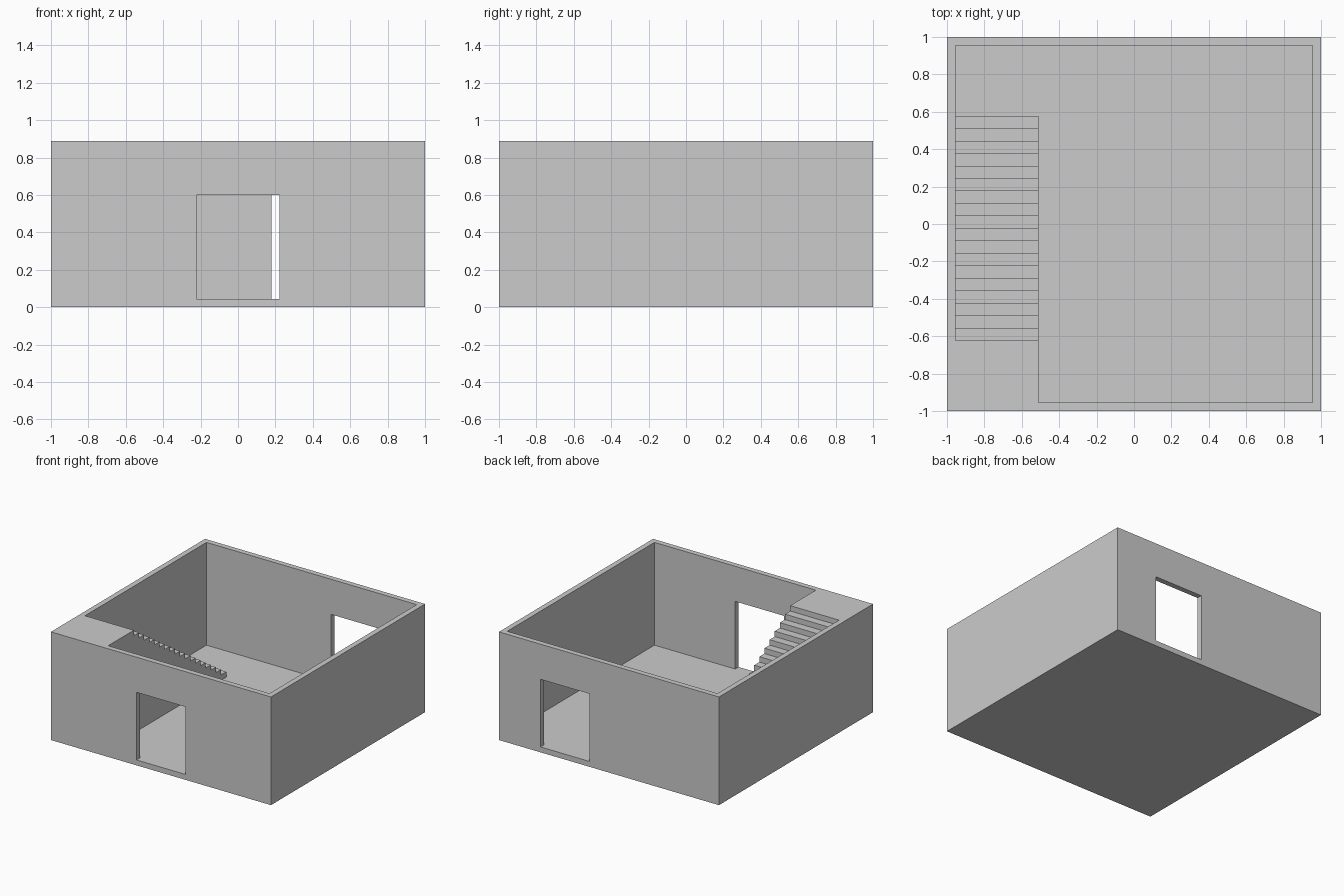
import bpy, bmesh

if "Cube" in bpy.data.objects:
    bpy.data.objects.remove(bpy.data.objects["Cube"])

U = 2 / 45            # module: wall thickness, floor thickness and stair riser
H = 20 * U            # wall height
INNER = 1 - U         # inner wall face
STEPS = 18
TREAD = 1.5 * U


def prism(name, profile, x0, x1):
    """Extrude a (y, z) profile along x."""
    bm = bmesh.new()
    face = bm.faces.new([bm.verts.new((x0, y, z)) for y, z in profile])
    ext = bmesh.ops.extrude_face_region(bm, geom=[face])["geom"]
    bmesh.ops.translate(bm, vec=(x1 - x0, 0, 0),
                        verts=[v for v in ext if isinstance(v, bmesh.types.BMVert)])
    bmesh.ops.recalc_face_normals(bm, faces=bm.faces)
    mesh = bpy.data.meshes.new(name)
    bm.to_mesh(mesh)
    bm.free()
    ob = bpy.data.objects.new(name, mesh)
    bpy.context.collection.objects.link(ob)
    return ob


def box(name, x0, x1, y0, y1, z0, z1):
    return prism(name, [(y0, z0), (y1, z0), (y1, z1), (y0, z1)], x0, x1)


def combine(target, tool, operation):
    """Apply a boolean and remove the tool object."""
    mod = target.modifiers.new(operation.lower(), 'BOOLEAN')
    mod.operation = operation
    mod.solver = 'EXACT'
    mod.object = tool
    tool.hide_render = True
    bpy.context.view_layer.objects.active = target
    bpy.ops.object.modifier_apply(modifier=mod.name)
    bpy.data.objects.remove(tool)


# Open-topped room with floor slab
room = box("room_with_stairs", -1, 1, -1, 1, 0, H)
combine(room, box("room_hollow", -INNER, INNER, -INNER, INNER, U, H + 0.2), 'DIFFERENCE')

# Front and back doorways, starting at floor level
for name, x0, y in (("front_doorway", -5 * U, -1), ("back_doorway", 4 * U, 1)):
    inside = y * INNER
    cutter = box(name, x0, x0 + 10 * U, min(y * 1.1, inside - y * 0.01),
                 max(y * 1.1, inside - y * 0.01), U, 0.6)
    combine(room, cutter, 'DIFFERENCE')

# Solid staircase rising to a landing flush with the wall top,
# embedded in the walls and floor so the union leaves no seam
embed = U / 2
y = -INNER + 7.5 * U                      # edge of the landing
profile = [(-1 + embed, embed), (-1 + embed, H), (y, H)]
for i in range(STEPS):
    z = H - (i + 1) * U
    profile += [(y, z), (y + TREAD, z)]
    y += TREAD
profile.append((y, embed))
stairs = prism("stairs", profile, -1 + embed, -INNER + 10 * U)
combine(room, stairs, 'UNION')
